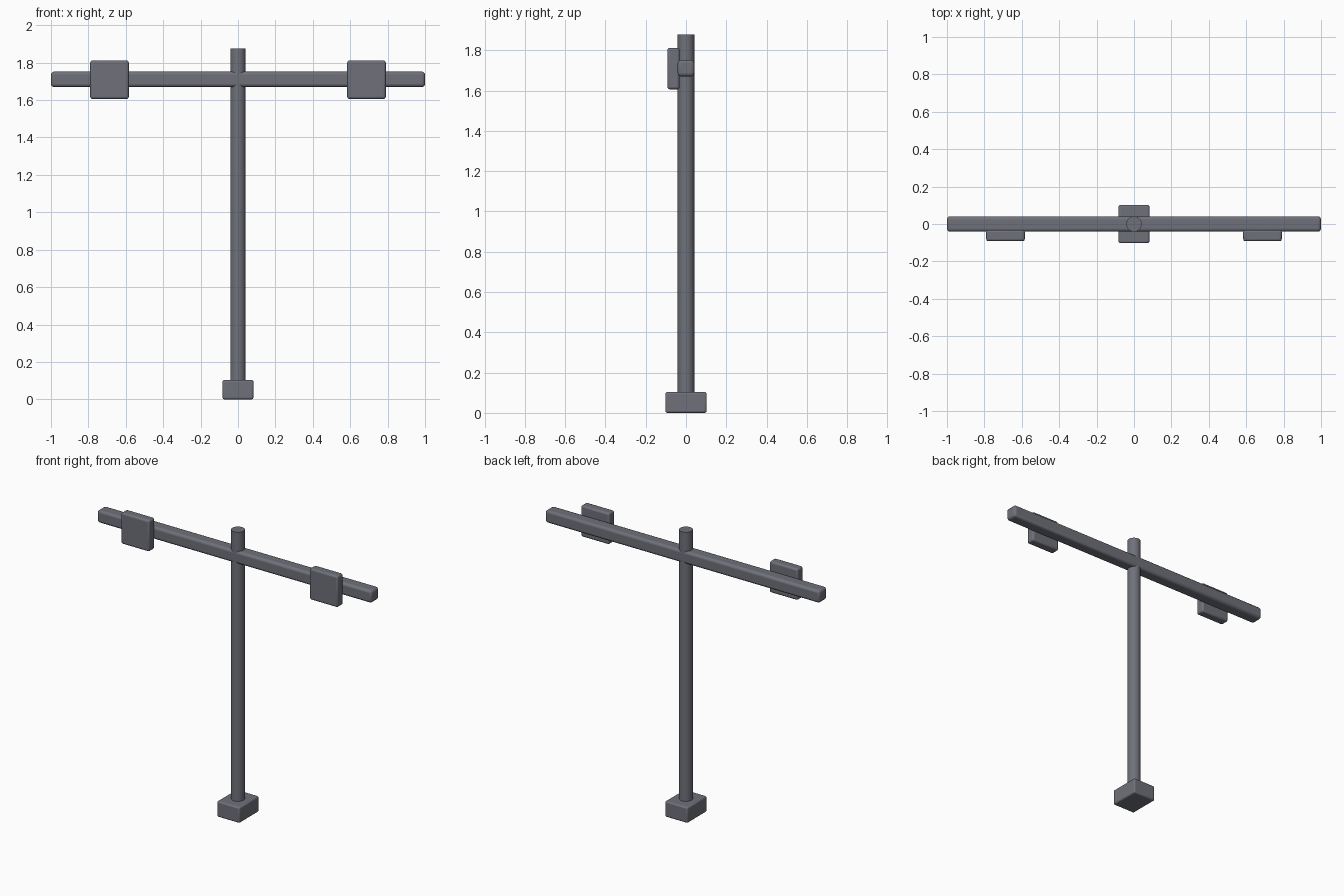
import bpy

if "Cube" in bpy.data.objects:
    bpy.data.objects.remove(bpy.data.objects["Cube"])

# Dark blue-grey painted metal
dark = bpy.data.materials.new("dark_metal")
dark.diffuse_color = (0.16, 0.167, 0.195, 1)
dark.use_nodes = True
dark.node_tree.nodes["Principled BSDF"].inputs["Base Color"].default_value = dark.diffuse_color


def finish(obj):
    obj.data.materials.append(dark)
    bpy.ops.object.select_all(action='DESELECT')
    obj.select_set(True)
    bpy.context.view_layer.objects.active = obj
    bpy.ops.object.shade_smooth_by_angle()


def rounded_box(name, center, size, bevel):
    bpy.ops.mesh.primitive_cube_add(size=1, location=center)
    obj = bpy.context.object
    obj.name = name
    obj.scale = size
    bpy.ops.object.transform_apply(location=False, rotation=False, scale=True)
    mod = obj.modifiers.new("edge_bevel", 'BEVEL')
    mod.width = bevel
    mod.segments = 3
    finish(obj)
    return obj


# Base block
rounded_box("base", (0, 0, 0.052), (0.165, 0.205, 0.104), 0.01)

# Upright pole, seated inside the base
bottom, top = 0.05, 1.877
bpy.ops.mesh.primitive_cylinder_add(vertices=32, radius=0.041, depth=top - bottom,
                                    location=(0, 0, (top + bottom) / 2))
pole = bpy.context.object
pole.name = "pole"
finish(pole)

# Crossbar through the pole
rounded_box("crossbar", (0, 0, 1.711), (2.0, 0.082, 0.082), 0.016)

# Square plates on the front of the crossbar
for side, label in ((-1, "left"), (1, "right")):
    rounded_box(label + "_plate", (side * 0.687, -0.062, 1.709),
                (0.206, 0.06, 0.206), 0.012)
